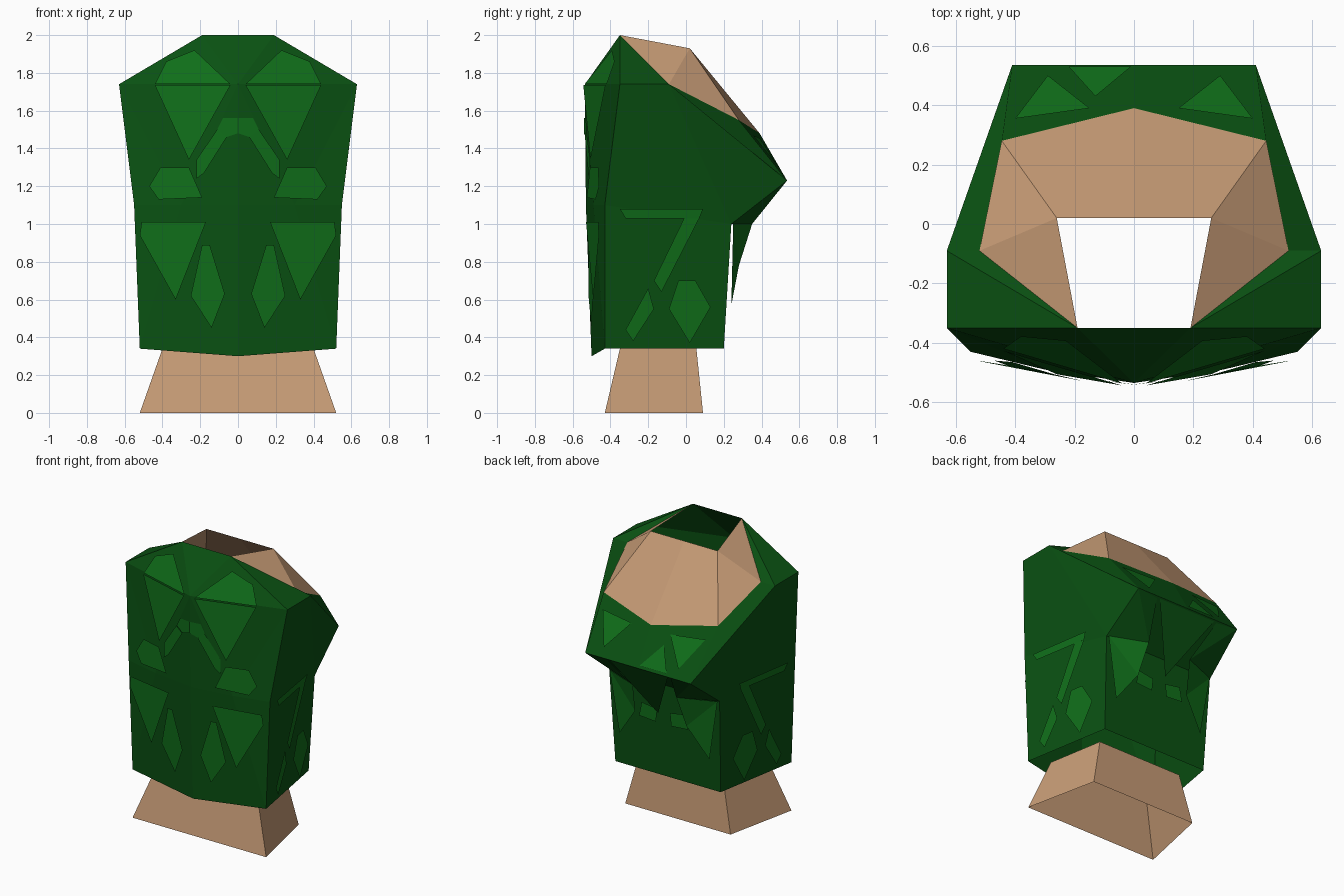
import bpy, bmesh
from mathutils import Vector
from mathutils.bvhtree import BVHTree

if "Cube" in bpy.data.objects:
    bpy.data.objects.remove(bpy.data.objects["Cube"])


def material(name, rgb):
    m = bpy.data.materials.new(name)
    m.diffuse_color = (*rgb, 1)
    m.use_nodes = True
    m.node_tree.nodes["Principled BSDF"].inputs["Base Color"].default_value = m.diffuse_color
    return m


DARK = material("dark_green", (0.003, 0.082, 0.006))
LIGHT = material("leaf_green", (0.005, 0.155, 0.010))
BROWN = material("tan", (0.57, 0.33, 0.18))


def half_object(name, bm, mat, mirror=True):
    """Right half turned into an object, mirrored over x = 0."""
    bmesh.ops.recalc_face_normals(bm, faces=bm.faces)
    me = bpy.data.meshes.new(name)
    bm.to_mesh(me)
    bm.free()
    me.materials.append(mat)
    ob = bpy.data.objects.new(name, me)
    bpy.context.collection.objects.link(ob)
    if mirror:
        ob.modifiers.new("mirror", 'MIRROR').use_clip = True
    return ob


def shell(points, faces):
    bm = bmesh.new()
    used = {k: bm.verts.new(points[k]) for k in sorted(set("".join(faces)))}
    for f in faces:
        bm.faces.new([used[k] for k in f])
    return bm


# Key points of the right half, shared by the body, collar and base
P = dict(
    a=(0, -.35, 2), b=(.19, -.35, 2), c=(0, -.535, 1.74), d=(.63, -.35, 1.74),
    e=(.63, -.09, 1.74), f=(.52, -.09, 1.74), g=(.445, .28, 1.55), h=(0, .39, 1.48),
    i=(0, .535, 1.23), j=(.41, .535, 1.23), k=(.55, -.43, 1.1), l=(0, -.53, 1.1),
    m=(0, -.5, .30), n=(.52, -.43, .34), o=(.41, .2, .34), p=(.43, .24, 1.0),
    q=(0, .24, 1.0), r=(0, .2, .34), s=(.33, .055, .34), t=(.40, -.35, .34),
    u=(0, -.35, .34), v=(0, .055, .34), w=(.26, .02, 1.93), x=(0, .02, 1.93),
    y=(.30, -.49, 1.1), A=(.52, -.43, 0), B=(.41, .09, 0), C=(0, -.43, 0), D=(0, .09, 0))

# Faceted green body, open underneath, with an overhanging back
body_bm = shell(P, ["abc", "bdc", "cdy", "dky", "cyl", "lym", "ykn", "ynm", "bfe", "bed",
                    "depk", "kpon", "ejp", "fgje", "ghij", "iqpj", "pqro"])
tree = BVHTree.FromBMesh(body_bm)
half_object("body", body_bm, DARK)

# Tan collar round the open top, and open flared base
half_object("collar", shell(P, ["bwf", "wgf", "wxhg"]), BROWN)
half_object("base", shell(P, ["utAC", "tsBA", "svDB"]), BROWN)


def leaf(name, pts, axis, lift=0.014, mirror=True):
    """Flat leaf laid just above the body, its outline cast along an axis."""
    start = {'front': lambda a, b: (max(a, .002), -3, b), 'side': lambda a, b: (3, a, b),
             'top': lambda a, b: (max(a, .002), b, 3)}[axis]
    ray = Vector({'front': (0, 1, 0), 'side': (-1, 0, 0), 'top': (0, 0, -1)}[axis])
    bm = bmesh.new()
    ring = []
    for a, b in pts:
        hit = tree.ray_cast(Vector(start(a, b)), ray)[0]
        if hit is not None:
            ring.append(bm.verts.new(hit - ray * lift))
    bm.faces.new(ring)
    return half_object(name, bm, LIGHT, mirror)


# Front leaves
leaf("shoulder_leaf_lower", [(.04, 1.735), (.44, 1.735), (.26, 1.34)], 'front', .02)
leaf("shoulder_leaf_upper", [(.04, 1.74), (.23, 1.92), (.38, 1.86), (.44, 1.74)], 'front')
leaf("arch_top", [(0, 1.56), (.08, 1.56), (.11, 1.50), (.06, 1.46), (0, 1.48)], 'front', .007)
leaf("arch_leg", [(.11, 1.50), (.22, 1.34), (.22, 1.24), (.18, 1.27), (.06, 1.46)], 'front', .01)
leaf("waist_leaf", [(.19, 1.14), (.26, 1.30), (.41, 1.30), (.47, 1.20), (.42, 1.13)], 'front', .02)
leaf("hip_leaf", [(.17, 1.01), (.51, 1.01), (.52, .94), (.33, .60)], 'front', .025)
leaf("lower_leaf", [(.15, .89), (.19, .89), (.25, .62), (.14, .45), (.07, .63)], 'front')

# Side leaves
leaf("side_bar", [(-.35, 1.08), (.09, 1.08), (.07, 1.03), (-.32, 1.03)], 'side')
leaf("side_diagonal", [(-.01, 1.03), (.07, 1.03), (-.13, .64), (-.17, .70)], 'side')
leaf("side_leaf", [(-.04, .70), (.05, .70), (.13, .56), (.02, .37), (-.09, .55)], 'side', .025)
leaf("side_small_leaf", [(-.20, .66), (-.17, .55), (-.28, .38), (-.32, .44)], 'side')

# Leaves on the sloping upper back, one of them on the left only
leaf("back_slope_leaf", [(.29, .50), (.15, .39), (.40, .355)], 'top')
leaf("back_edge_leaf", [(.22, .53), (.01, .53), (.13, .43)], 'top', mirror=False).scale.x = -1

# Leaves hanging under the back overhang
half_object("back_centre_leaf", shell(dict(a=(0, .53, 1.23), b=(.23, .53, 1.23), c=(0, .31, .83)),
                                      ["abc"]), DARK)
half_object("back_fold", shell(dict(a=(.41, .535, 1.23), b=(.25, .53, 1.23), c=(.17, .35, 1.0),
                                    d=(.43, .24, 1.0)), ["abc", "acd"]), DARK)
half_object("back_hanging_leaf", shell(dict(
    a=(.42, .25, 1.0), b=(.17, .35, 1.0), c=(.20, .28, .78), d=(.35, .24, .57)), ["acd", "abc"]), LIGHT)
half_object("back_small_leaf", shell(dict(
    a=(.05, .25, .82), b=(.17, .25, .84), c=(.19, .25, .74), d=(.06, .25, .73)), ["abcd"]), LIGHT)
